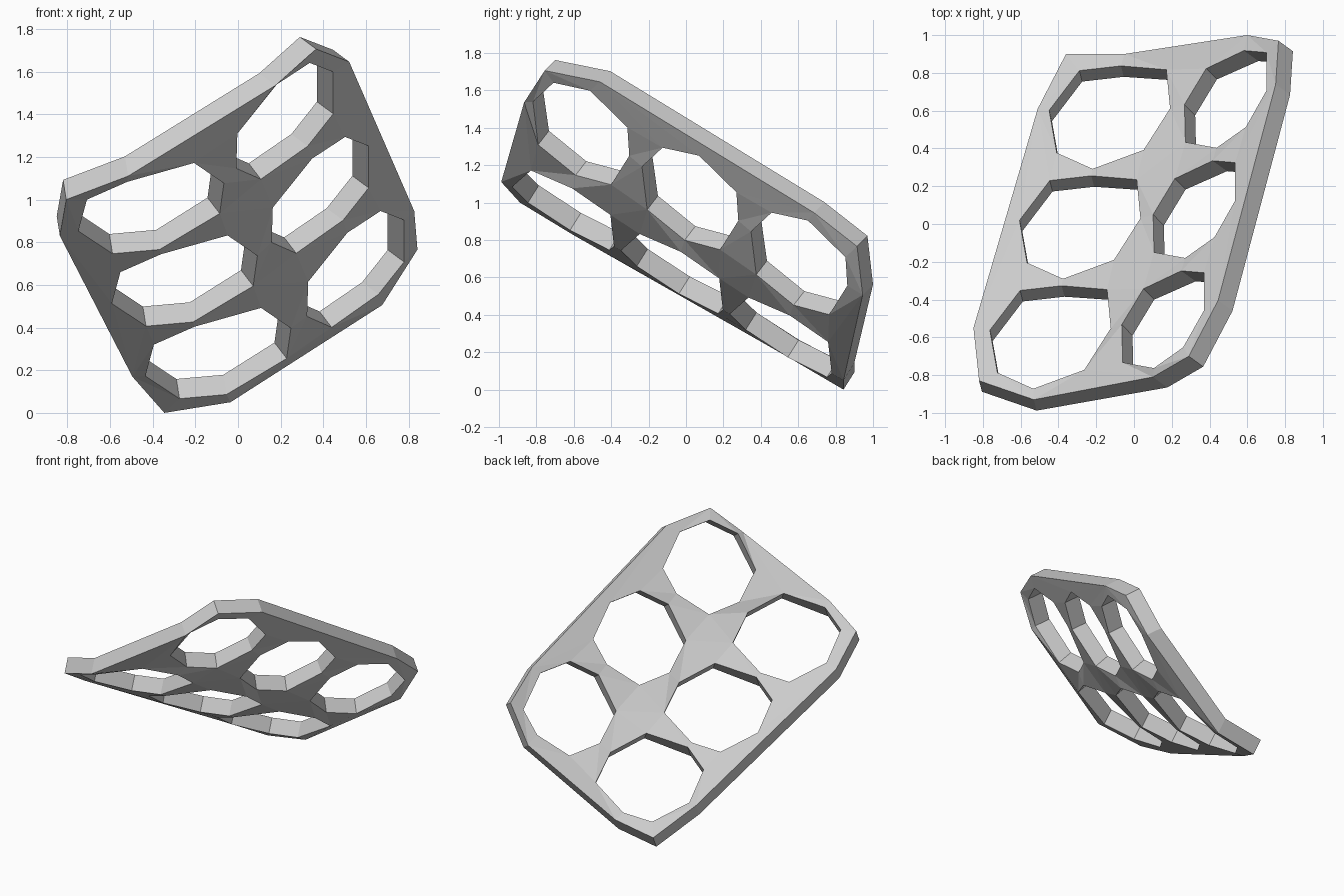
import bpy, bmesh
from mathutils import Vector

if "Cube" in bpy.data.objects:
    bpy.data.objects.remove(bpy.data.objects["Cube"])

THICK = 0.11
# Slopes of the two wings (z = a + b*x + c*y) and of the blended middle fold
LEFT, RIGHT, MID = (0.722, 0.16, -0.627), (0.714, 1.35, -0.98), (0.881, 0.765, -0.77)


def height(plane, x, y):
    return plane[0] + plane[1] * x + plane[2] * y


def normal(plane):
    return Vector((-plane[1], -plane[2], 1)).normalized()


# Outer rim of the upper surface: right wing, then left wing
rim_right = [(0.10, -0.81, 1.60), (0.29, -0.70, 1.77), (0.445, -0.405, 1.71),
             (0.75, 0.74, 1.01), (0.765, 0.97, 0.83), (0.60, 1.0, 0.57)]
rim_left = [(-0.05, 0.90, 0.15), (-0.36, 0.90, 0.10), (-0.51, 0.61, 0.27),
            (-0.85, -0.55, 0.93), (-0.82, -0.83, 1.10), (-0.53, -0.93, 1.21)]
loops = [[(Vector(p), RIGHT) for p in rim_right] + [(Vector(p), LEFT) for p in rim_left]]

# Eight-sided openings: x, y, lift towards the middle fold
left_hole = [(0.30, 0.225, 0.10), (0.32, 0.02, 0.11), (0.18, -0.20, 0.09), (-0.09, -0.30, 0),
             (-0.28, -0.215, 0), (-0.32, 0.01, 0), (-0.16, 0.22, 0), (0.06, 0.245, 0)]
right_hole = [(0.21, 0.24, 0), (0.21, 0.04, 0), (0.10, -0.155, 0), (-0.055, -0.265, 0),
              (-0.22, -0.235, 0.04), (-0.225, -0.035, 0.08), (-0.11, 0.155, 0.06), (0.09, 0.25, 0.02)]


def add_hole(shape, cx, cy, plane):
    loop = []
    for x, y, lift in shape:
        x, y = x + cx, y + cy
        side = MID if lift > 0.03 else plane
        loop.append((Vector((x, y, height(plane, x, y) + lift)), side))
    loops.append(loop)


for i in (1, 0, -1):
    add_hole(left_hole, -0.286 + 0.157 * i, 0.01 + 0.582 * i, LEFT)
    add_hole(right_hole, 0.326 + 0.166 * i, 0.085 + 0.583 * i, RIGHT)

# Upper skin between the rim and the openings
bm = bmesh.new()
below, rings = {}, []
for loop in loops:
    ring = [bm.verts.new(p) for p, _ in loop]
    for v, (p, plane) in zip(ring, loop):
        below[v] = p - normal(plane) * THICK
    rings.append(ring)
edges = [bm.edges.new((r[i], r[(i + 1) % len(r)])) for r in rings for i in range(len(r))]
bmesh.ops.triangle_fill(bm, use_beauty=True, use_dissolve=False, edges=edges, normal=normal(MID))

# Lower skin and side walls
top_faces = list(bm.faces)
low = {v: bm.verts.new(p) for v, p in below.items()}
for f in top_faces:
    bm.faces.new([low[v] for v in reversed(f.verts)])
for r in rings:
    for i in range(len(r)):
        a, b = r[i], r[(i + 1) % len(r)]
        bm.faces.new((a, b, low[b], low[a]))
bmesh.ops.recalc_face_normals(bm, faces=bm.faces)

# Rest on the ground
base = min(v.co.z for v in bm.verts)
bmesh.ops.translate(bm, verts=bm.verts, vec=(0, 0, -base))

mesh = bpy.data.meshes.new("folded_plate")
bm.to_mesh(mesh)
bm.free()
bpy.context.collection.objects.link(bpy.data.objects.new("folded_plate", mesh))
